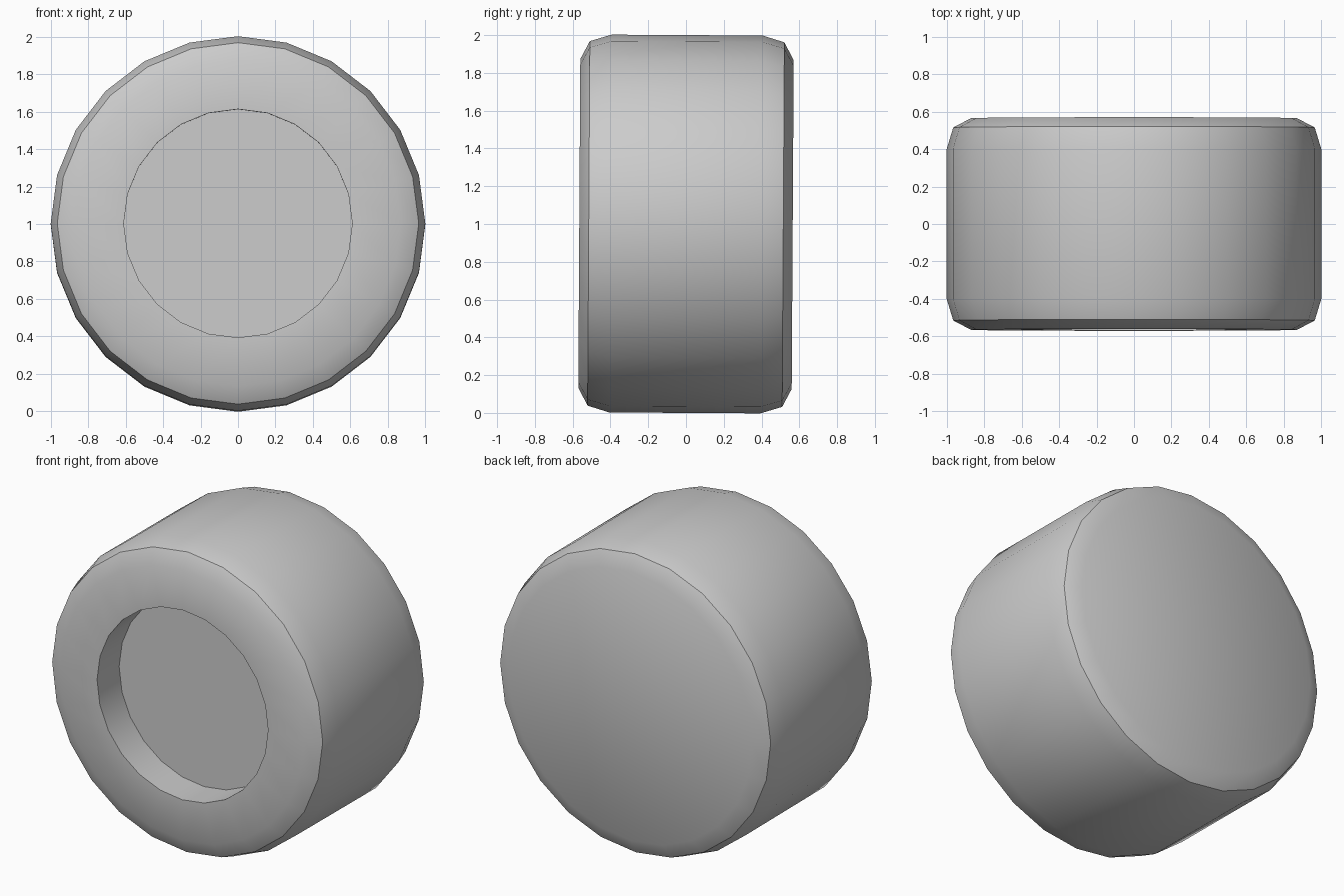
import bpy, bmesh, math
from mathutils import Matrix

if "Cube" in bpy.data.objects:
    bpy.data.objects.remove(bpy.data.objects["Cube"])

SIDES = 24

# Half profile (radius, y): recess floor, recess wall, front face, tread, back face
profile = [(0.61, -0.34), (0.61, -0.565), (0.87, -0.565), (0.965, -0.515),
           (1.0, -0.4), (1.0, 0.4), (0.965, 0.515), (0.87, 0.565)]

# Revolve the profile around the y axis
bm = bmesh.new()
rings = []
for r, y in profile:
    rings.append([bm.verts.new((r * math.sin(i * math.tau / SIDES), y,
                                r * math.cos(i * math.tau / SIDES)))
                  for i in range(SIDES)])
for a, b in zip(rings, rings[1:]):
    for i in range(SIDES):
        j = (i + 1) % SIDES
        bm.faces.new((a[i], a[j], b[j], b[i]))
bm.faces.new(rings[0])    # recess floor
bm.faces.new(rings[-1])   # back face
bmesh.ops.recalc_face_normals(bm, faces=bm.faces)

# Very slight backward lean, then stand on the ground
bm.transform(Matrix.Translation((0, 0, 1)) @ Matrix.Rotation(math.radians(-0.35), 4, 'X'))

mesh = bpy.data.meshes.new("wheel")
bm.to_mesh(mesh)
bm.free()
wheel = bpy.data.objects.new("wheel", mesh)
bpy.context.collection.objects.link(wheel)

# Single grey colour
grey = bpy.data.materials.new("light_grey")
grey.diffuse_color = (0.6, 0.6, 0.6, 1)
grey.use_nodes = True
grey.node_tree.nodes["Principled BSDF"].inputs["Base Color"].default_value = grey.diffuse_color
mesh.materials.append(grey)

# Smooth shading with sharp shoulders and recess edges
bpy.context.view_layer.objects.active = wheel
wheel.select_set(True)
bpy.ops.object.shade_smooth_by_angle(angle=math.radians(40))
